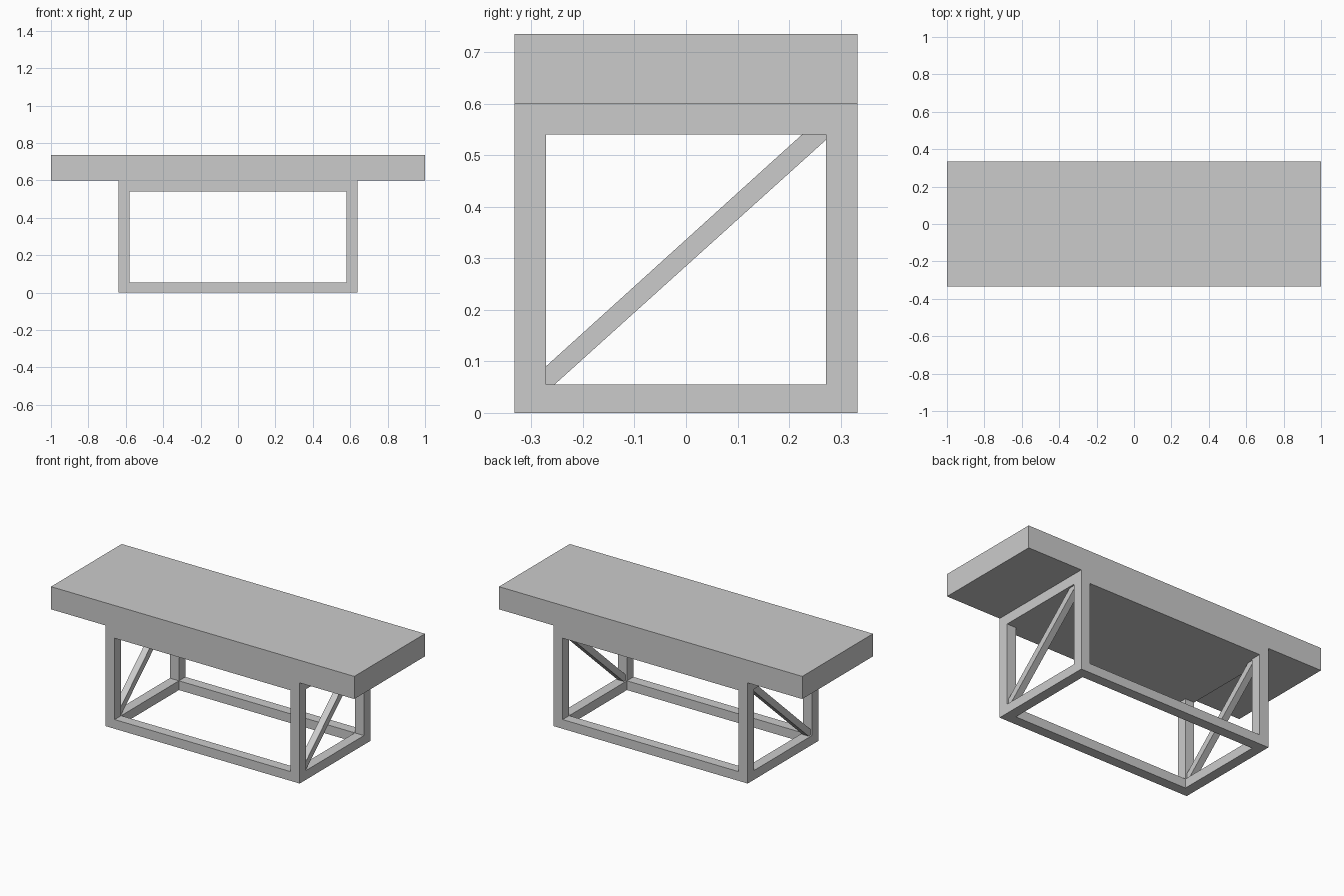
import bpy, bmesh

if "Cube" in bpy.data.objects:
    bpy.data.objects.remove(bpy.data.objects["Cube"])

def finish(bm, name):
    bmesh.ops.remove_doubles(bm, verts=bm.verts, dist=1e-5)
    bmesh.ops.recalc_face_normals(bm, faces=bm.faces)
    me = bpy.data.meshes.new(name)
    bm.to_mesh(me)
    bm.free()
    ob = bpy.data.objects.new(name, me)
    bpy.context.collection.objects.link(ob)
    return ob

# Table body: one clean shell over an uneven grid of blocks
CUTS = ([-1, -0.64, -0.58, 0.58, 0.64, 1],
        [-0.333, -0.272, 0.272, 0.333],
        [0, 0.055, 0.54, 0.6, 0.735])

def solid(c):
    i, j, k = c
    if not (0 <= i < 5 and 0 <= j < 3 and 0 <= k < 4):
        return False
    if k == 3:                      # thick top slab
        return True
    if i in (0, 4):                 # overhang stays empty below the slab
        return False
    end, side = i in (1, 3), j in (0, 2)
    if k == 2:                      # plate under the slab
        return True
    if k == 1:                      # corner legs
        return end and side
    return end or side              # floor rails

bm = bmesh.new()
for i in range(5):
    for j in range(3):
        for k in range(4):
            if not solid((i, j, k)):
                continue
            for axis in range(3):
                for step in (0, 1):
                    near = [i, j, k]
                    near[axis] += 2 * step - 1
                    if solid(near):
                        continue
                    u, v = (axis + 1) % 3, (axis + 2) % 3
                    quad = []
                    for du, dv in ((0, 0), (1, 0), (1, 1), (0, 1)):
                        g = [i, j, k]
                        g[axis] += step
                        g[u] += du
                        g[v] += dv
                        quad.append(bm.verts.new([CUTS[a][g[a]] for a in range(3)]))
                    bm.faces.new(quad)
finish(bm, "table_top_and_frame")

# Diagonal braces, one in each end frame
PROFILE = [(-0.272, 0.055), (-0.255, 0.055), (0.272, 0.53),
           (0.272, 0.54), (0.225, 0.54), (-0.272, 0.09)]

def brace(name, x, depth=0.04):
    bm = bmesh.new()
    face = bm.faces.new([bm.verts.new((x - depth / 2, y, z)) for y, z in PROFILE])
    ext = bmesh.ops.extrude_face_region(bm, geom=[face])
    moved = [g for g in ext["geom"] if isinstance(g, bmesh.types.BMVert)]
    bmesh.ops.translate(bm, verts=moved, vec=(depth, 0, 0))
    finish(bm, name)

brace("left_brace", -0.61)
brace("right_brace", 0.61)
